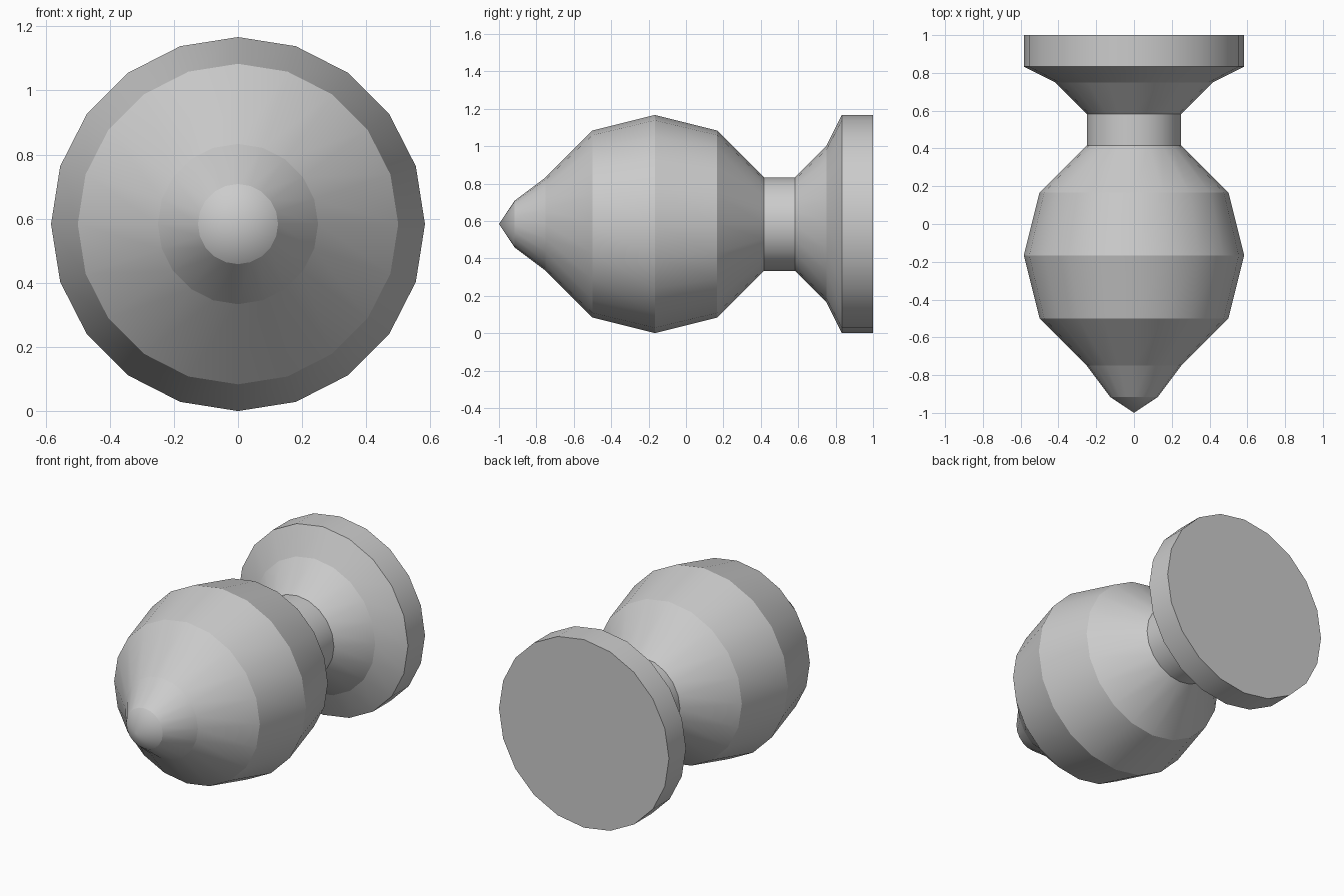
import bpy, bmesh, math

if "Cube" in bpy.data.objects:
    bpy.data.objects.remove(bpy.data.objects["Cube"])

SIDES = 20
U = 1 / 12          # the profile sits on a twelfth-unit grid
AXIS_Z = 7 * U      # turning axis height

grey = bpy.data.materials.new("plain_grey")
grey.diffuse_color = (0.6, 0.6, 0.6, 1)
grey.use_nodes = True
grey.node_tree.nodes["Principled BSDF"].inputs["Base Color"].default_value = grey.diffuse_color

# (position along y, radius) in twelfths, from tip to base disc
profile = [(-12, 0), (-11, 1.5), (-9, 3), (-6, 6), (-2, 7), (2, 6),
           (5, 3), (7, 3), (9, 5), (10, 7), (12, 7)]

bm = bmesh.new()


def ring(y, r):
    if r == 0:
        return [bm.verts.new((0, y * U, AXIS_Z))] * SIDES
    return [bm.verts.new((r * U * math.sin(a), y * U, AXIS_Z + r * U * math.cos(a)))
            for a in (2 * math.pi * i / SIDES for i in range(SIDES))]


# turned body: bands between neighbouring rings
rings = [ring(y, r) for y, r in profile]
for a, b in zip(rings, rings[1:]):
    for i in range(SIDES):
        j = (i + 1) % SIDES
        corners = list(dict.fromkeys([a[i], a[j], b[j], b[i]]))
        bm.faces.new(corners).smooth = True

# flat end of the base disc
bm.faces.new(rings[-1])
bmesh.ops.recalc_face_normals(bm, faces=bm.faces)

# smooth around the axis, crisp between the bands
for e in bm.edges:
    if abs(e.verts[0].co.y - e.verts[1].co.y) < 1e-5:
        e.smooth = False

mesh = bpy.data.meshes.new("turned_knob")
bm.to_mesh(mesh)
bm.free()
mesh.materials.append(grey)
bpy.context.collection.objects.link(bpy.data.objects.new("turned_knob", mesh))
